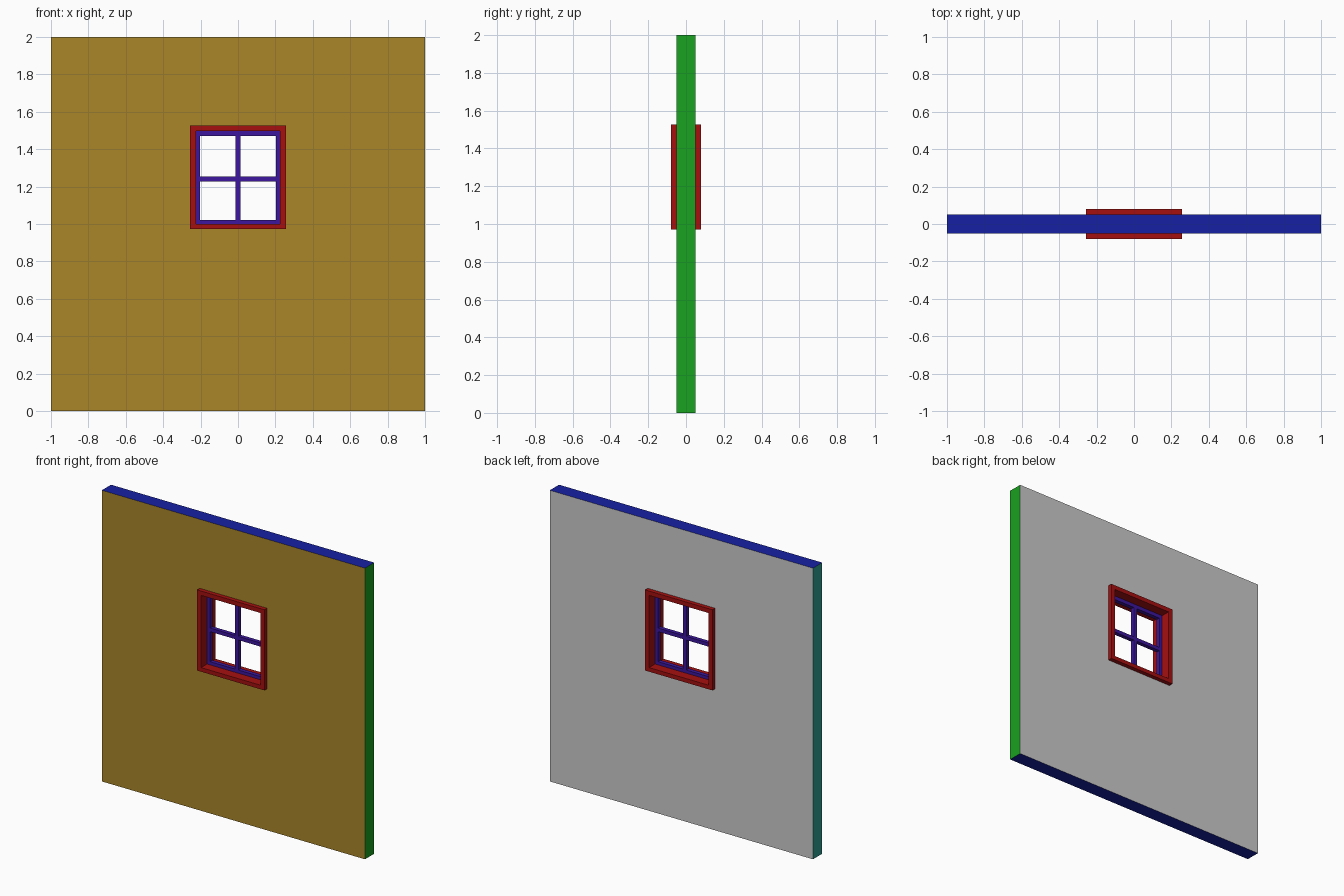
import bpy, bmesh

if "Cube" in bpy.data.objects:
    bpy.data.objects.remove(bpy.data.objects["Cube"])


def material(name, rgb):
    m = bpy.data.materials.new(name)
    m.diffuse_color = (*rgb, 1)
    m.use_nodes = True
    m.node_tree.nodes["Principled BSDF"].inputs["Base Color"].default_value = m.diffuse_color
    return m


def finish(name, bm, mats):
    bmesh.ops.recalc_face_normals(bm, faces=bm.faces)
    mesh = bpy.data.meshes.new(name)
    bm.to_mesh(mesh)
    bm.free()
    for m in mats:
        mesh.materials.append(m)
    ob = bpy.data.objects.new(name, mesh)
    bpy.context.collection.objects.link(ob)
    return ob


def rect_ring(name, outer, inner, half_depth, mats):
    """Rectangular frame; outer and inner are (half width, z low, z high)."""
    bm = bmesh.new()
    loops = []
    for y in (-half_depth, half_depth):
        for w, lo, hi in (outer, inner):
            loops.append([bm.verts.new((x, y, z)) for x, z in
                          ((-w, lo), (w, lo), (w, hi), (-w, hi))])
    fo, fi, bo, bi = loops
    for a, b in ((fo, fi), (fi, bi), (bi, bo), (bo, fo)):
        for i in range(4):
            j = (i + 1) % 4
            bm.faces.new((a[i], a[j], b[j], b[i]))
    return finish(name, bm, mats)


def box(name, x, y, z, mats):
    bm = bmesh.new()
    bmesh.ops.create_cube(bm, size=1)
    for v in bm.verts:
        for k, (lo, hi) in enumerate((x, y, z)):
            v.co[k] = lo if v.co[k] < 0 else hi
    return finish(name, bm, mats)


grey = material("plain_grey", (0.53, 0.53, 0.53))
olive = material("front_ochre", (0.40, 0.24, 0.022))
green = material("side_green", (0.010, 0.36, 0.014))
teal = material("side_teal", (0.029, 0.35, 0.29))
blue = material("edge_blue", (0.008, 0.015, 0.37))
red = material("frame_red", (0.38, 0.005, 0.005))
purple = material("sash_purple", (0.045, 0.008, 0.34))

TRIM = (0.256, 0.972, 1.526)
OPENING = (0.225, 1.0, 1.496)
PANE = (0.202, 1.022, 1.47)

# wall with a window opening, one colour per side
wall = rect_ring("wall", (1, 0, 2), TRIM, 0.05, [grey, olive, green, teal, blue])
for f in wall.data.polygons:
    n, c = f.normal, f.center
    if n.y < -0.5:
        f.material_index = 1
    elif c.x > 0.99:
        f.material_index = 2
    elif c.x < -0.99:
        f.material_index = 3
    elif c.z > 1.99 or c.z < 0.01:
        f.material_index = 4

# window frame running right through the wall
rect_ring("window_frame", TRIM, OPENING, 0.079, [red])

# sash with crossing glazing bars, panes left open
rect_ring("sash", OPENING, PANE, 0.014, [purple])
box("vertical_bar", (-0.0125, 0.0125), (-0.014, 0.014), PANE[1:], [purple])
for name, s in (("left_bar", -1), ("right_bar", 1)):
    box(name, sorted((s * 0.0125, s * PANE[0])), (-0.014, 0.014),
        (1.228, 1.253), [purple])
